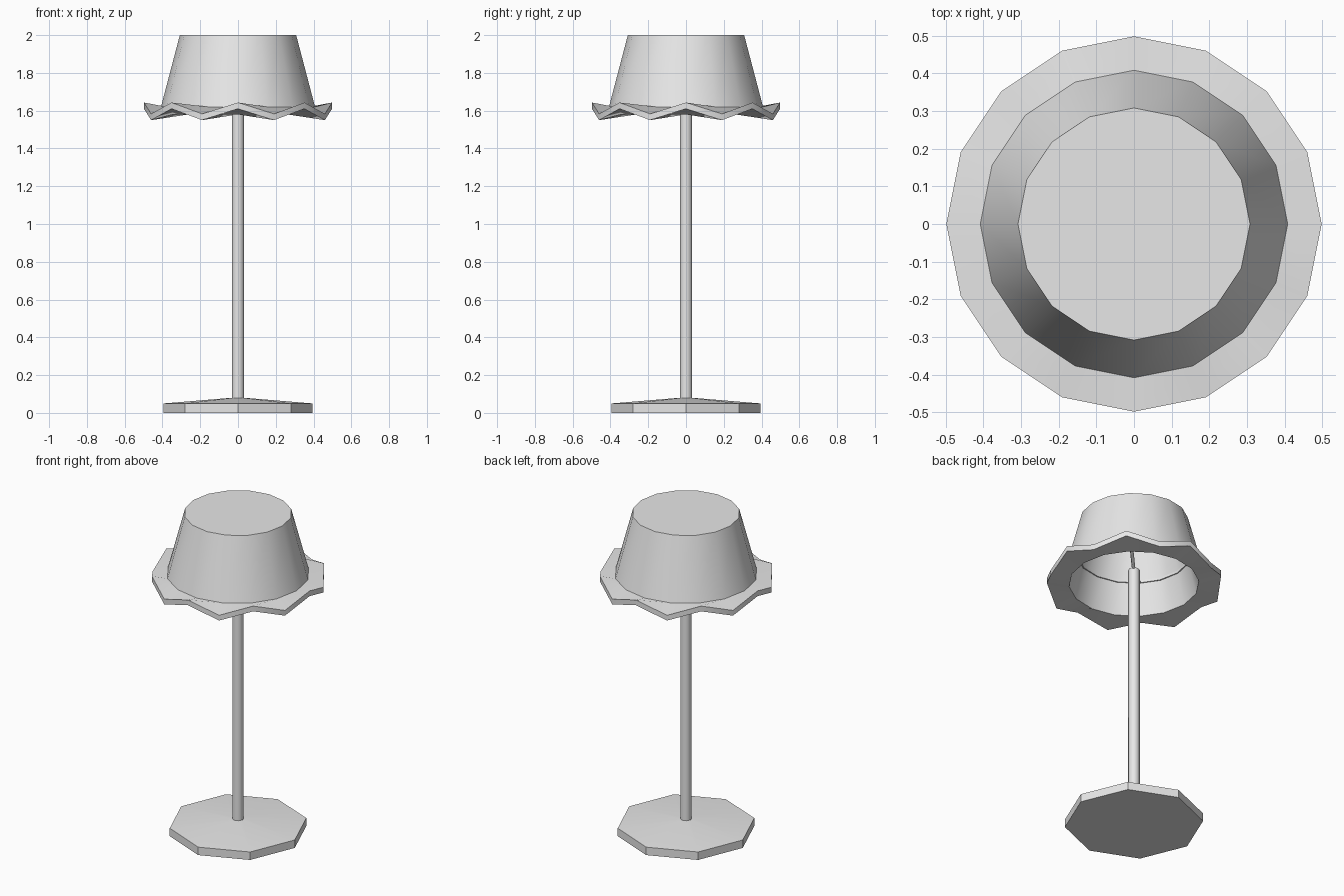
import bpy
import bmesh
from math import cos, sin, pi, radians
from mathutils import Vector

if "Cube" in bpy.data.objects:
    bpy.data.objects.remove(bpy.data.objects["Cube"])

grey = bpy.data.materials.new("light_grey")
grey.use_nodes = True
grey.diffuse_color = (0.8, 0.8, 0.8, 1)
grey.node_tree.nodes["Principled BSDF"].inputs["Base Color"].default_value = (0.8, 0.8, 0.8, 1)


def lathe(name, profile, sides, angle, closed=False):
    """Turn (radius, height, wave) points; wave lifts and drops alternate corners."""
    bm = bmesh.new()
    rings = []
    for r, z, wave in profile:
        ring = []
        for i in range(sides):
            a = 2 * pi * i / sides
            lift = wave if i % 2 == 0 else -wave
            ring.append(bm.verts.new((r * cos(a), r * sin(a), z + lift)))
        rings.append(ring)
    pairs = list(zip(rings, rings[1:]))
    if closed:
        pairs.append((rings[-1], rings[0]))
    else:
        bm.faces.new(rings[0])
        bm.faces.new(rings[-1])
    for low, high in pairs:
        for i in range(sides):
            j = (i + 1) % sides
            bm.faces.new((low[i], low[j], high[j], high[i]))
    bmesh.ops.recalc_face_normals(bm, faces=bm.faces[:])
    mesh = bpy.data.meshes.new(name)
    bm.to_mesh(mesh)
    bm.free()
    mesh.materials.append(grey)
    obj = bpy.data.objects.new(name, mesh)
    bpy.context.collection.objects.link(obj)
    bpy.ops.object.select_all(action="DESELECT")
    obj.select_set(True)
    bpy.context.view_layer.objects.active = obj
    bpy.ops.object.shade_smooth_by_angle(angle=radians(angle))
    return obj


# Octagonal foot with a shallow sloped top
lathe("base", [(0.395, 0, 0), (0.395, 0.05, 0), (0.033, 0.08, 0)], 8, 30)

# Slim stem
lathe("stem", [(0.033, 0.075, 0), (0.033, 1.67, 0)], 8, 50)

# Hollow shade, closed on top, with a wavy brim round its lower edge
lathe("shade", [
    (0.28, 1.97, 0), (0.371, 1.58, 0),
    (0.498, 1.58, 0.03), (0.498, 1.613, 0.03),
    (0.408, 1.62, 0), (0.308, 2.0, 0),
], 16, 30)

# Thin support ring inside the shade
lathe("support_ring", [
    (0.32, 1.77, 0), (0.335, 1.77, 0), (0.335, 1.785, 0), (0.32, 1.785, 0),
], 16, 30, closed=True)

# Two arms from the stem to the ring
for side, name in ((1, "back_arm"), (-1, "front_arm")):
    start = Vector((0, 0, 1.66))
    end = Vector((side * 0.23, side * 0.23, 1.777))
    axis = end - start
    arm = lathe(name, [(0.01, 0, 0), (0.01, axis.length, 0)], 6, 65)
    arm.location = start
    arm.rotation_euler = axis.to_track_quat("Z", "Y").to_euler()
